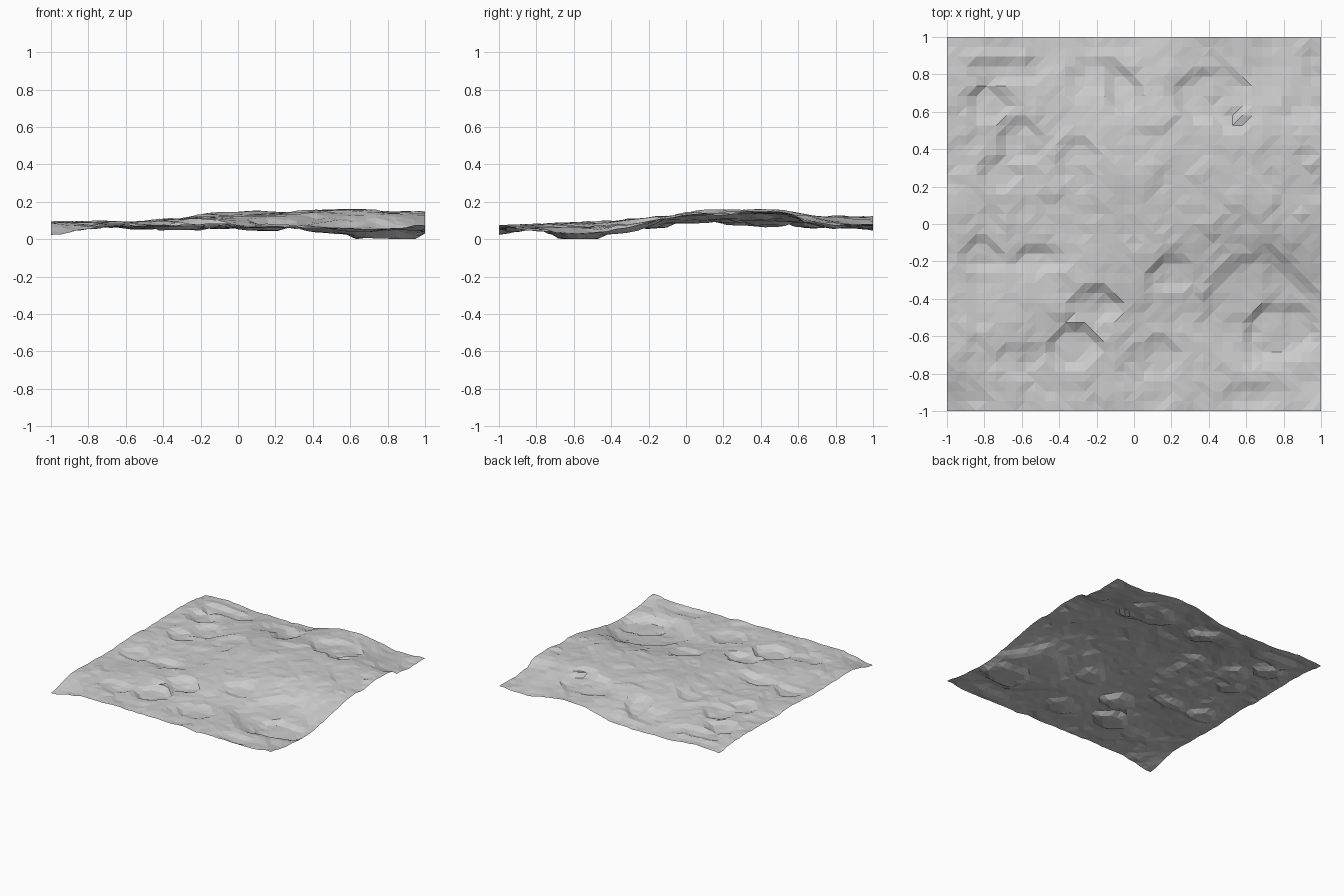
import bpy, bmesh, math
from mathutils import Vector, noise

# Broad relief in millimetres: rows run front to back, columns left to right
RELIEF = [
    "15 62 65 70 66 64 62 58 68",
    "78 80 78 76 70 64 58 52 42",
    "77 86 88 87 80 64 56 50 36",
    "72 78 85 104 104 95 78 74 72",
    "87 88 84 112 127 132 137 142 122",
    "86 92 92 125 140 145 150 150 136",
    "82 96 92 125 140 146 151 151 140",
    "82 82 78 82 98 124 123 98 82",
    "67 75 52 52 62 122 115 64 84",
]
GRID = [[float(v) / 1000 for v in row.split()] for row in RELIEF]

# Flat-floored hollows: x, y, radius x, radius y, depth
HOLLOWS = [
    (.78, -.58, .17, .14, .026), (.68, -.46, .29, .28, .022),
    (.2, -.27, .10, .08, .020), (-.2, -.44, .11, .08, .027),
    (-.33, -.66, .13, .09, .027), (.12, -.72, .13, .09, .017),
    (-.6, .44, .13, .10, .023), (-.78, .65, .10, .09, .022),
    (-.06, .71, .08, .09, .024), (.42, .68, .20, .13, .022),
    (.53, .53, .08, .05, .017), (-.52, -.19, .11, .07, .023),
    (-.82, -.17, .10, .08, .017), (.9, .38, .05, .04, .014),
    (-.3, .32, .09, .14, .019), (-.2, .80, .12, .07, .016),
    (-.68, .82, .20, .06, .016), (-.62, -.72, .12, .07, .017),
    (-.72, .27, .10, .07, .014), (.62, -.92, .13, .05, .014),
    (.92, .62, .09, .06, .014),
]


def cubic(p, t):
    a, b, c, d = p
    return b + .5 * t * (c - a + t * (2*a - 5*b + 4*c - d + t * (3*(b - c) + d - a)))


def sample(values, u):
    i = min(int(u), len(values) - 2)
    pick = lambda k: values[max(0, min(len(values) - 1, k))]
    return cubic([pick(i + k) for k in (-1, 0, 1, 2)], u - i)


def smooth(t):
    t = max(0, min(1, t))
    return t * t * (3 - 2 * t)


def height(x, y):
    u, v = (x + 1) * 4, (y + 1) * 4
    z = sample([sample(row, u) for row in GRID], v)
    # hollows with wavering rims
    for cx, cy, rx, ry, depth in HOLLOWS:
        d = math.hypot((x - cx) / rx, (y - cy) / ry)
        d += .12 * noise.noise(Vector((x * 7, y * 7, 1.7)))
        z -= depth * smooth((1.2 - d) / .3)
    # small stepped ledges
    step = noise.noise(Vector((x * 4.5, y * 4.5, 5.3)))
    z += .008 * (smooth((step + .04) / .08) - .5)
    # fine rocky roughness
    z += .007 * noise.noise(Vector((x * 8, y * 8, 3.1)))
    z += .006 * noise.noise(Vector((x * 17, y * 17, 8.4)))
    return z


# Terrain: one open, faceted sheet standing on the ground plane
bm = bmesh.new()
bmesh.ops.create_grid(bm, x_segments=38, y_segments=38, size=1)
for v in bm.verts:
    v.co.z = max(.002, min(.162, height(v.co.x, v.co.y) + .003))
low = min(v.co.z for v in bm.verts)
for v in bm.verts:
    v.co.z -= low
bmesh.ops.triangulate(bm, faces=bm.faces[:])
bmesh.ops.recalc_face_normals(bm, faces=bm.faces[:])
if sum(f.normal.z for f in bm.faces) < 0:
    bmesh.ops.reverse_faces(bm, faces=bm.faces[:])

mesh = bpy.data.meshes.new("rocky_ground")
bm.to_mesh(mesh)
bm.free()
bpy.context.collection.objects.link(bpy.data.objects.new("rocky_ground", mesh))
